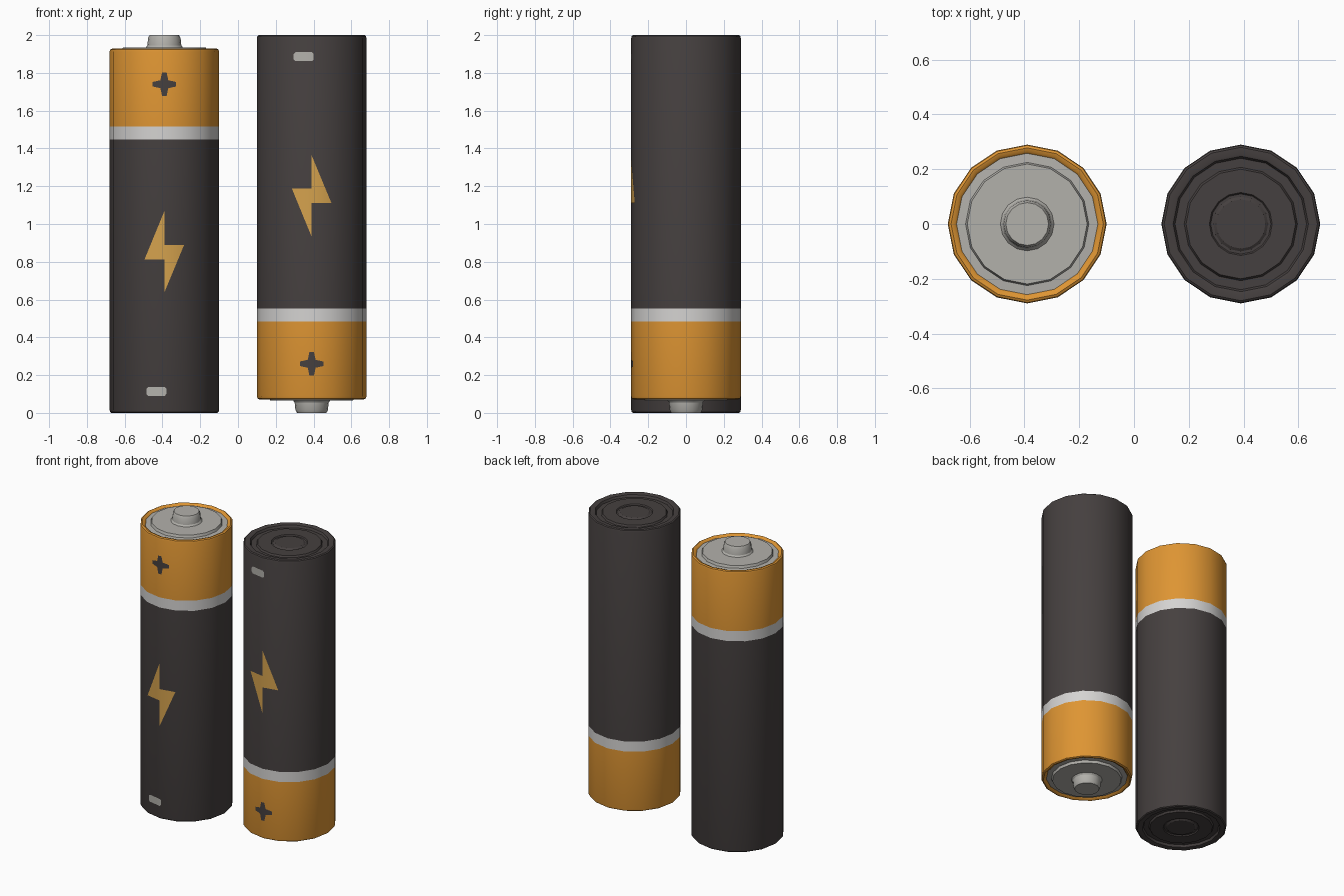
import bpy, bmesh, math
from mathutils import Vector

if "Cube" in bpy.data.objects:
    bpy.data.objects.remove(bpy.data.objects["Cube"])

SIDES, R, OFF = 16, 0.29, 0.002


def mat(name, rgb):
    m = bpy.data.materials.new(name)
    m.diffuse_color = (*rgb, 1)
    m.use_nodes = True
    m.node_tree.nodes["Principled BSDF"].inputs["Base Color"].default_value = m.diffuse_color
    return m


DARK = mat("charcoal", (0.060, 0.051, 0.050))
ORANGE = mat("orange", (0.73, 0.30, 0.033))
BAND = mat("light_silver", (0.66, 0.65, 0.64))
METAL = mat("metal_grey", (0.45, 0.44, 0.41))
BOLT = mat("pale_orange", (0.66, 0.36, 0.075))
SLOTS = [DARK, ORANGE, BAND, METAL]

# Battery outline (radius, height, colour slot of the strip to the next point)
PROFILE = [
    (0.09, 0.006, 0), (0.10, 0.013, 0), (0.11, 0.013, 0), (0.115, 0.006, 0),   # centre ring
    (0.20, 0.006, 0), (0.207, 0.018, 0), (0.24, 0.018, 0), (0.247, 0.003, 0),  # base groove
    (0.255, 0.0, 0), (0.28, 0.0, 0), (0.287, 0.005, 0), (R, 0.015, 0),         # base rim
    (R, 1.448, 2), (R, 1.517, 1),                                              # band, sleeve
    (R, 1.912, 1), (0.287, 1.923, 1), (0.278, 1.928, 1), (0.265, 1.924, 1),    # top rim
    (0.258, 1.916, 3), (0.225, 1.918, 3), (0.219, 1.935, 3),                   # cap plate
    (0.098, 1.935, 3), (0.090, 1.945, 3), (0.086, 1.985, 3), (0.078, 2.0, 3),  # nub
]


def finish(bm, name, mats):
    me = bpy.data.meshes.new(name)
    bm.to_mesh(me)
    bm.free()
    for m in mats:
        me.materials.append(m)
    ob = bpy.data.objects.new(name, me)
    bpy.context.collection.objects.link(ob)
    for p in me.polygons:
        p.use_smooth = True
    return ob


def battery(name, cx, flip):
    bm = bmesh.new()
    rings = []
    for r, z, _ in PROFILE:
        z = 2 - z if flip else z
        rings.append([bm.verts.new((cx + r * math.cos(2 * math.pi * i / SIDES),
                                    r * math.sin(2 * math.pi * i / SIDES), z))
                      for i in range(SIDES)])
    for k in range(len(rings) - 1):
        a, b = rings[k], rings[k + 1]
        for i in range(SIDES):
            j = (i + 1) % SIDES
            bm.faces.new((a[i], a[j], b[j], b[i])).material_index = PROFILE[k][2]
    bm.faces.new(rings[0]).material_index = 0
    bm.faces.new(rings[-1]).material_index = 3
    bmesh.ops.recalc_face_normals(bm, faces=bm.faces)
    ob = finish(bm, name, SLOTS)
    ob.data.set_sharp_from_angle(angle=math.radians(32))


def decal(name, polys, cx, flip, material):
    """Thin printed mark, folded over the two front facets."""
    bm = bmesh.new()
    for pts in polys:
        bm.faces.new([bm.verts.new((x, 0, 2 - z if flip else z)) for x, z in pts])
    bmesh.ops.triangulate(bm, faces=bm.faces)
    bmesh.ops.bisect_plane(bm, geom=bm.verts[:] + bm.edges[:] + bm.faces[:],
                           plane_co=(0, 0, 0), plane_no=(1, 0, 0), dist=1e-5)
    for v in bm.verts:
        v.co.y = -(R - abs(v.co.x) * math.tan(math.pi / SIDES)) - OFF
    bm.normal_update()
    for f in bm.faces:
        if f.normal.y > 0:
            f.normal_flip()
    normals = [Vector((v.co.x, v.co.y, 0)).normalized() for v in bm.verts]
    for v in bm.verts:
        v.co.x += cx
    ob = finish(bm, name, [material])
    ob.data.normals_split_custom_set_from_vertices(normals)


# Marks as (x, z) outlines
bolt = [[(0, 1.068), (-0.105, 0.812), (0, 0.812)],
        [(0, 0.89), (0.105, 0.89), (0, 0.637)]]
a, b, c, zp = 0.012, 0.021, 0.062, 1.74
quarter = [(c, a), (b, b), (a, c)]
plus = [[]]
for k in range(4):
    for x, z in quarter:
        for _ in range(k):
            x, z = -z, x
        plus[0].append((x, z + zp))
minus = [[(-0.095, 0.10), (-0.085, 0.09), (0.002, 0.09), (0.011, 0.10),
          (0.011, 0.128), (0.002, 0.138), (-0.085, 0.138), (-0.095, 0.128)]]

# The right battery is the left one turned upside down
for side, cx, flip in (("left", -0.39, False), ("right", 0.39, True)):
    battery("battery_" + side, cx, flip)
    decal("bolt_mark_" + side, bolt, cx, flip, BOLT)
    decal("plus_mark_" + side, plus, cx, flip, DARK)
    decal("minus_mark_" + side, minus, cx, flip, METAL)
